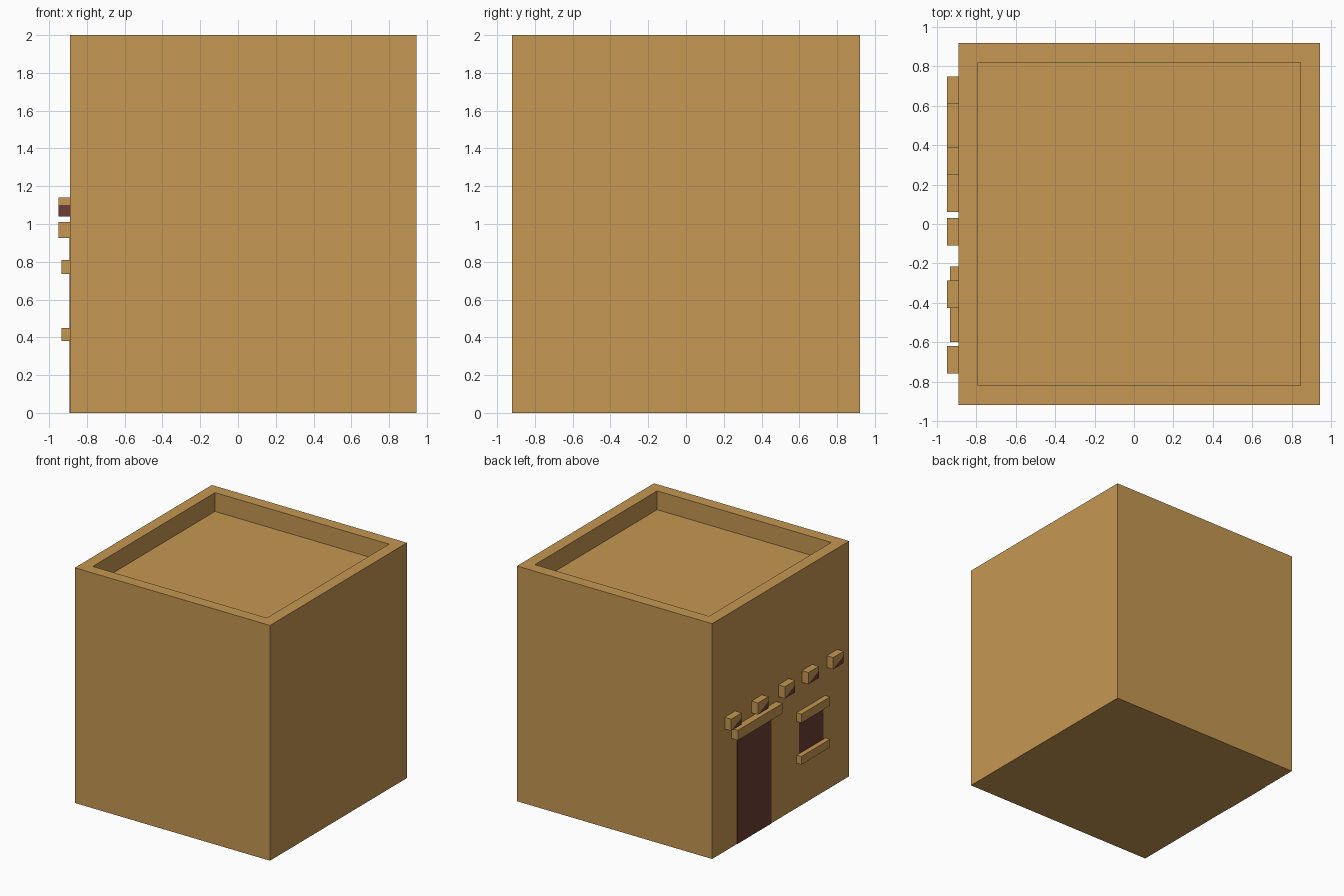
import bpy, bmesh
from mathutils import Vector

if "Cube" in bpy.data.objects:
    bpy.data.objects.remove(bpy.data.objects["Cube"])


def material(name, color):
    m = bpy.data.materials.new(name)
    m.diffuse_color = (*color, 1)
    m.use_nodes = True
    m.node_tree.nodes["Principled BSDF"].inputs["Base Color"].default_value = m.diffuse_color
    return m


CLAY = material("tan_clay", (0.558, 0.309, 0.084))
DARK = material("dark_brown", (0.153, 0.048, 0.036))
WALL = -0.89  # plane of the facade, which faces -x


def box_mesh(x, y, z):
    bm = bmesh.new()
    bmesh.ops.create_cube(bm, size=1)
    for v in bm.verts:
        v.co = Vector([r[0] if c < 0 else r[1] for c, r in zip(v.co, (x, y, z))])
    return bm


def finish(bm, name, mats):
    bm.normal_update()
    me = bpy.data.meshes.new(name)
    bm.to_mesh(me)
    bm.free()
    for m in mats:
        me.materials.append(m)
    ob = bpy.data.objects.new(name, me)
    bpy.context.collection.objects.link(ob)
    return ob


# House block with a parapet around a sunken flat roof
bm = box_mesh((WALL, 0.945), (-0.92, 0.92), (0, 2))
bm.normal_update()
roof = max(bm.faces, key=lambda f: f.calc_center_median().z)
bmesh.ops.inset_region(bm, faces=[roof], thickness=0.14)
ext = bmesh.ops.extrude_face_region(bm, geom=[roof])["geom"]
bmesh.ops.translate(bm, vec=(0, 0, -0.16),
                    verts=[v for v in ext if isinstance(v, bmesh.types.BMVert)])
if roof.is_valid:
    bmesh.ops.delete(bm, geom=[roof], context="FACES_ONLY")
bmesh.ops.recalc_face_normals(bm, faces=bm.faces)
finish(bm, "house_block", [CLAY])

# Dark openings as thin plates on the facade
for name, y, z in (("door", (0.13, 0.585), (0, 0.93)),
                   ("window", (-0.57, -0.245), (0.445, 0.74))):
    finish(box_mesh((WALL - 0.003, WALL + 0.002), y, z), name, [DARK])

# Lintels and sill
for name, out, y, z in (("door_lintel", 0.06, (0.06, 0.66), (0.925, 1.01)),
                        ("window_lintel", 0.045, (-0.60, -0.215), (0.735, 0.81)),
                        ("window_sill", 0.045, (-0.60, -0.215), (0.38, 0.45))):
    finish(box_mesh((WALL - out, WALL), y, z), name, [CLAY])

# Row of roof beam ends, dark on the lower corner
for i, y in enumerate((0.68, 0.32, -0.04, -0.357, -0.69)):
    bm = box_mesh((WALL - 0.06, WALL), (y - 0.07, y + 0.07), (1.04, 1.14))
    point = Vector((0, y + 0.07, 1.04))
    normal = Vector((0, 0.06, 0.14)).normalized()
    bmesh.ops.bisect_plane(bm, geom=bm.verts[:] + bm.edges[:] + bm.faces[:],
                           plane_co=point, plane_no=normal)
    for f in bm.faces:
        f.material_index = int((f.calc_center_median() - point).dot(normal) < -1e-4)
    finish(bm, f"beam_end_{i + 1}", [CLAY, DARK])
